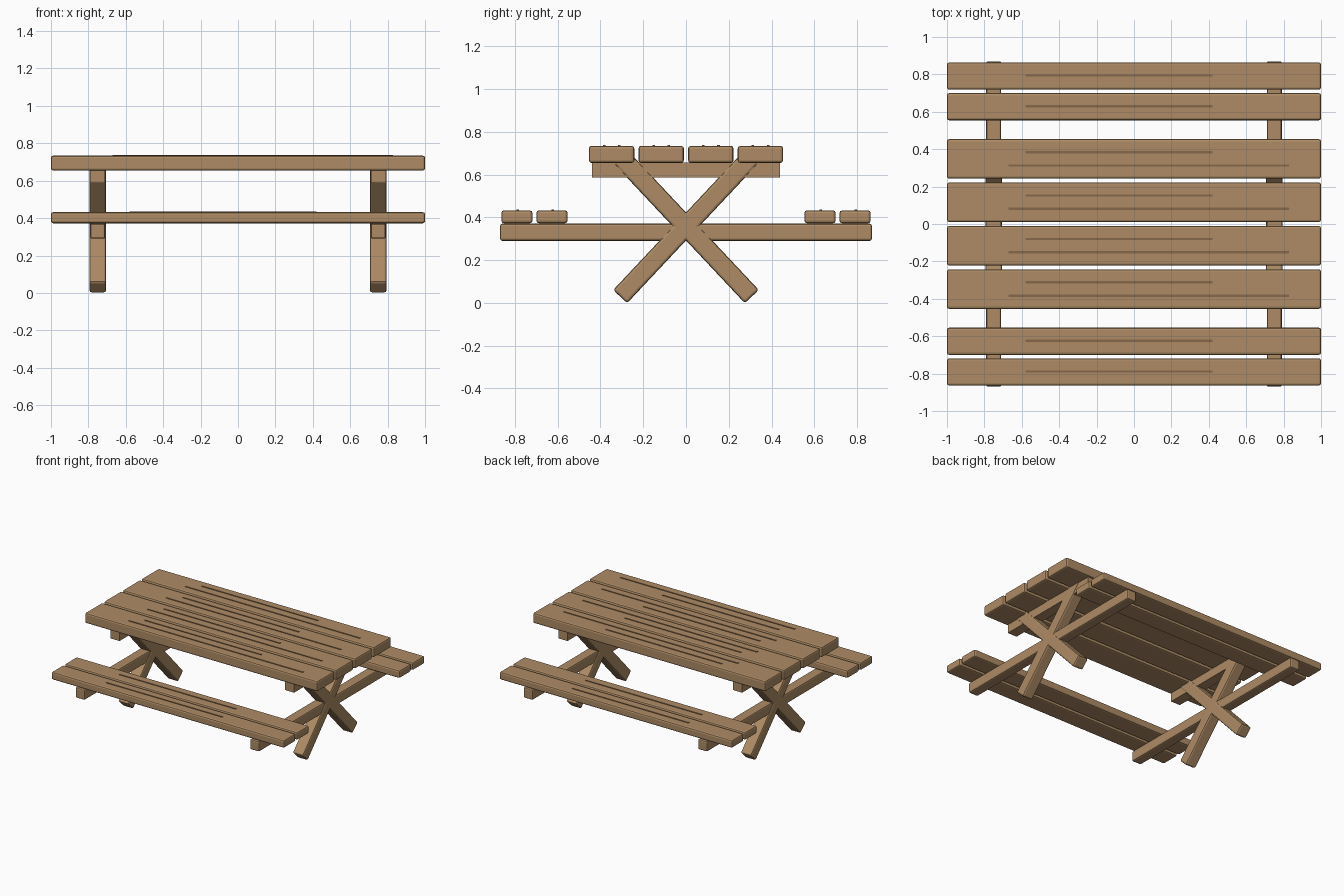
import bpy
import bmesh
from math import atan2, hypot
from mathutils import Matrix, Vector

if "Cube" in bpy.data.objects:
    bpy.data.objects.remove(bpy.data.objects["Cube"])


def material(name, rgb):
    m = bpy.data.materials.new(name)
    m.diffuse_color = (*rgb, 1)
    m.use_nodes = True
    m.node_tree.nodes["Principled BSDF"].inputs["Base Color"].default_value = m.diffuse_color
    return m


wood = material("wood", (0.42, 0.26, 0.13))
dark = material("wood_grain", (0.24, 0.14, 0.07))


def box(name, size, loc, bevel=0.0, rot_x=0.0, mat=wood):
    """Timber: a box with softened edges."""
    bm = bmesh.new()
    bmesh.ops.create_cube(bm, size=1)
    bmesh.ops.scale(bm, vec=Vector(size), verts=bm.verts)
    if bevel:
        bmesh.ops.bevel(bm, geom=bm.edges[:], offset=bevel, segments=2,
                        profile=0.5, affect='EDGES')
    bmesh.ops.transform(bm, matrix=Matrix.Rotation(rot_x, 4, 'X'), verts=bm.verts)
    mesh = bpy.data.meshes.new(name)
    bm.to_mesh(mesh)
    bm.free()
    mesh.materials.append(mat)
    ob = bpy.data.objects.new(name, mesh)
    ob.location = loc
    bpy.context.collection.objects.link(ob)
    return ob


def grain(name, x0, x1, y, z):
    """Thin dark strip lying just proud of a plank."""
    box(name, (x1 - x0, 0.012, 0.008), ((x0 + x1) / 2, y, z), mat=dark)


# Table top: four planks with two grain strips each
for i in range(4):
    y = (i - 1.5) * 0.232
    box(f"top_plank_{i + 1}", (2, 0.212, 0.08), (0, y, 0.694), 0.012)
    grain(f"top_grain_long_{i + 1}", -0.67, 0.83, y - 0.035, 0.734)
    grain(f"top_grain_short_{i + 1}", -0.58, 0.42, y + 0.036, 0.734)

# Benches: two planks on each side
for side, s in (("front", -1), ("back", 1)):
    for part, y in (("inner", 0.627), ("outer", 0.791)):
        box(f"{side}_seat_{part}_plank", (2, 0.146, 0.06), (0, s * y, 0.402), 0.012)
        grain(f"{side}_seat_{part}_grain", -0.58, 0.42, s * y + 0.003, 0.432)

# End frames: crossed legs, seat beam and top cleat
leg_dy, leg_dz = 0.308, 0.328
for end, x in (("left", -0.75), ("right", 0.75)):
    for way, s in (("rising", 1), ("falling", -1)):
        box(f"{end}_leg_{way}", (0.09, 2 * hypot(leg_dy, leg_dz), 0.09),
            (x, 0, 0.357), 0.012, s * atan2(leg_dz, leg_dy))
    box(f"{end}_seat_beam", (0.08, 1.74, 0.08), (x, 0, 0.33), 0.010)
    box(f"{end}_top_cleat", (0.08, 0.88, 0.07), (x, 0, 0.622))
